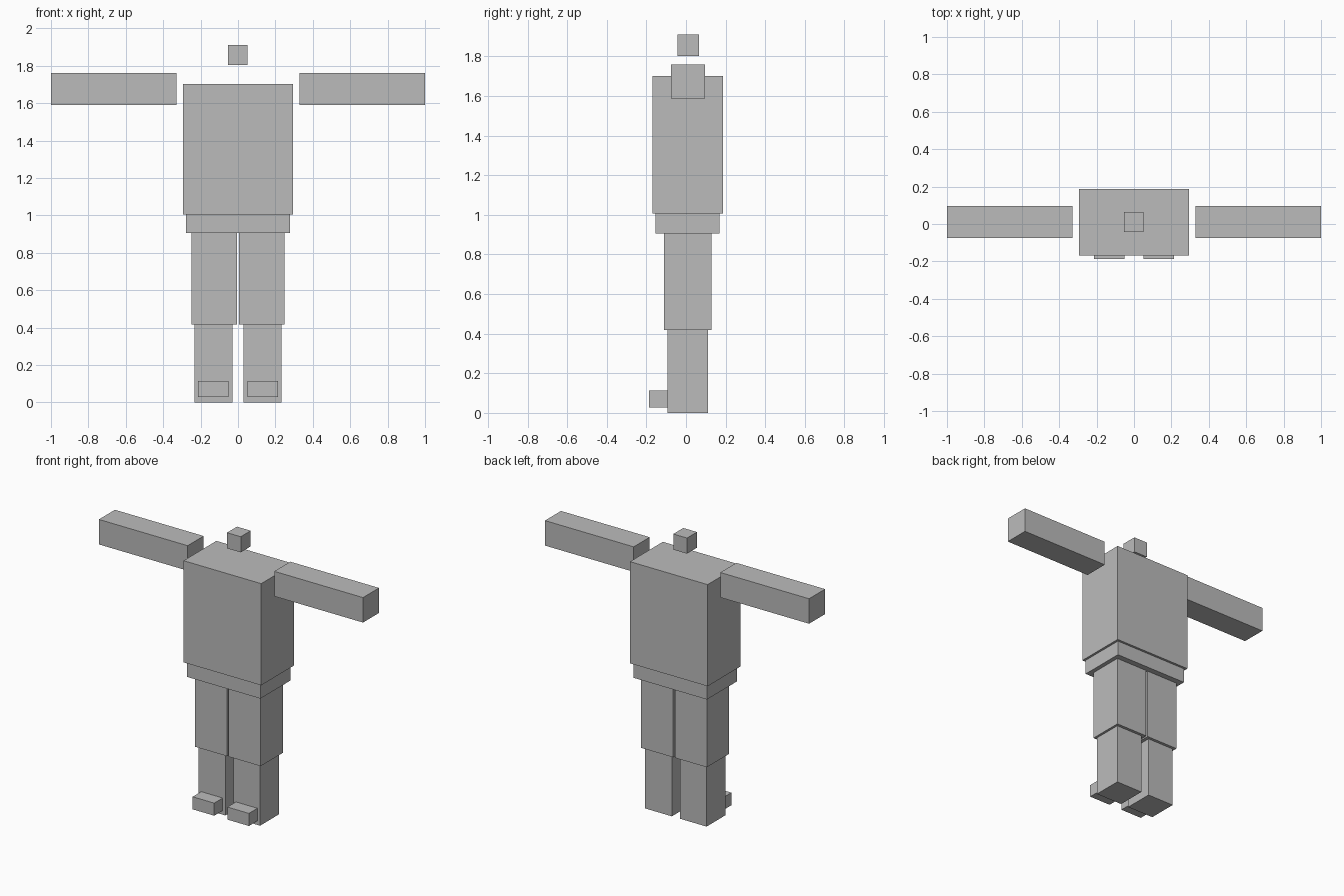
import bpy
import bmesh
from mathutils import Matrix, Vector

# Remove the default cube
default = bpy.data.objects.get("Cube")
if default:
    bpy.data.objects.remove(default, do_unlink=True)

# Single grey material
GREY = (0.5, 0.5, 0.5, 1.0)
grey = bpy.data.materials.new("plain_grey")
grey.use_nodes = True
grey.diffuse_color = GREY
for node in grey.node_tree.nodes:
    if node.type == 'BSDF_PRINCIPLED':
        node.inputs["Base Color"].default_value = GREY


def block(name, x, y, z):
    """Box spanning the (low, high) range on each axis."""
    low, high = (Vector(c) for c in zip(x, y, z))
    bm = bmesh.new()
    bmesh.ops.create_cube(bm, size=1.0, matrix=Matrix.Diagonal((*(high - low), 1.0)))
    mesh = bpy.data.meshes.new(name)
    bm.to_mesh(mesh)
    bm.free()
    mesh.materials.append(grey)
    obj = bpy.data.objects.new(name, mesh)
    obj.location = (low + high) / 2
    bpy.context.collection.objects.link(obj)


def block_pair(name, x, y, z):
    """Matching boxes on the left (+x) and right (-x)."""
    block("left_" + name, x, y, z)
    block("right_" + name, (-x[1], -x[0]), y, z)


# Head, torso and pelvis
block("head", (-0.053, 0.051), (-0.043, 0.065), (1.803, 1.91))
block("torso", (-0.294, 0.294), (-0.169, 0.186), (1.006, 1.702))
block("pelvis", (-0.278, 0.278), (-0.154, 0.17), (0.905, 1.006))

# Arms held straight out
block_pair("arm", (0.328, 1.0), (-0.076, 0.097), (1.589, 1.76))

# Legs and feet
block_pair("thigh", (0.006, 0.249), (-0.11, 0.13), (0.418, 0.905))
block_pair("shin", (0.03, 0.233), (-0.094, 0.11), (0.0, 0.418))
block_pair("foot", (0.05, 0.213), (-0.186, -0.094), (0.028, 0.114))
